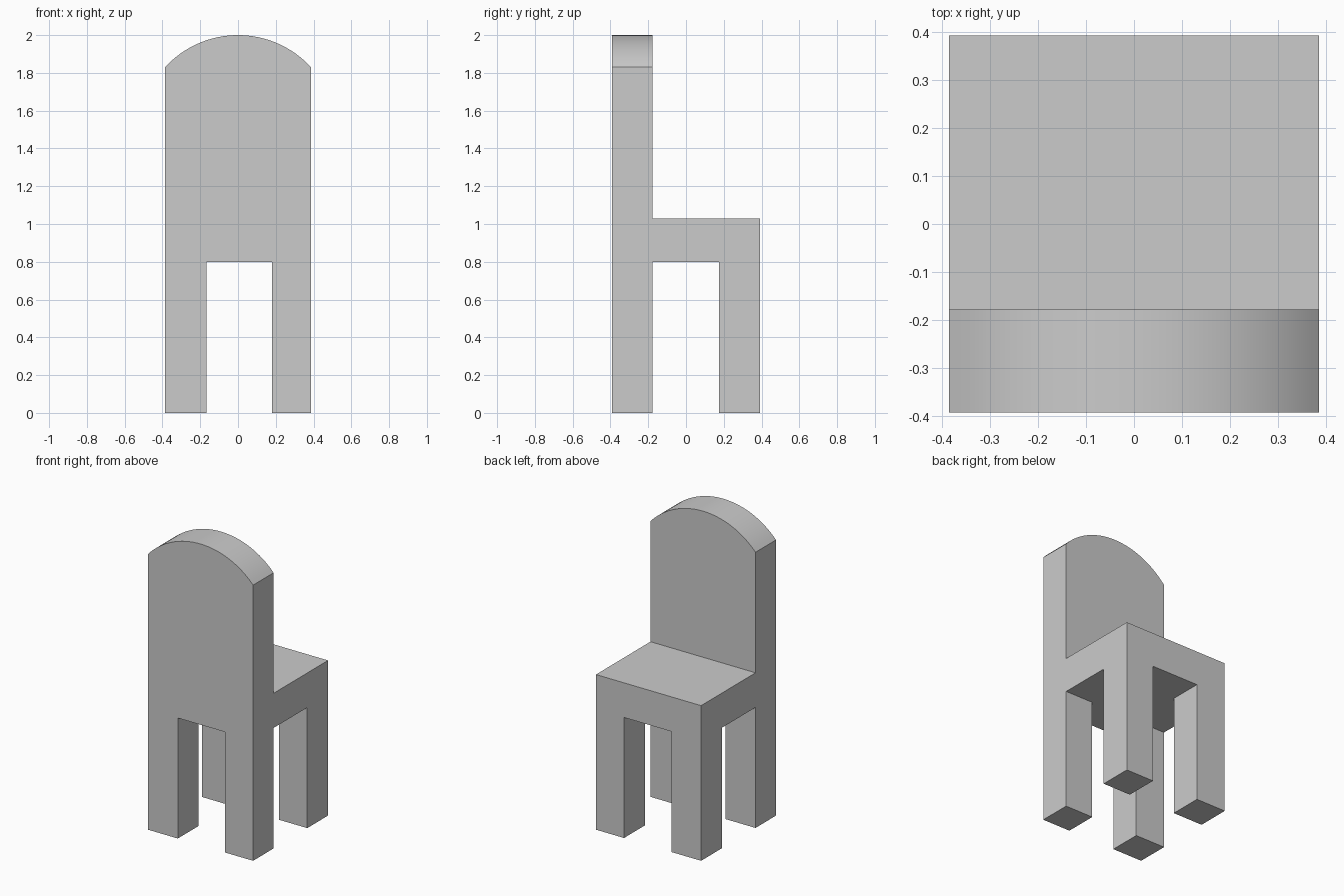
import bpy, bmesh, math
from mathutils import Vector

if "Cube" in bpy.data.objects:
    bpy.data.objects.remove(bpy.data.objects["Cube"])

HALF_W, HALF_D = 0.386, 0.393      # half width (x) and half depth (y)
LEG_TOP, SEAT_TOP = 0.80, 1.03
SHOULDER, TOP = 1.83, 2.0          # ends and crown of the arched back
ARC_STEPS = 32


def prism(name, points, extrude):
    """Extrude a closed outline of 3D points along a vector."""
    bm = bmesh.new()
    face = bm.faces.new([bm.verts.new(p) for p in points])
    result = bmesh.ops.extrude_face_region(bm, geom=[face], use_keep_orig=True)
    moved = [g for g in result["geom"] if isinstance(g, bmesh.types.BMVert)]
    bmesh.ops.translate(bm, verts=moved, vec=Vector(extrude))
    bmesh.ops.recalc_face_normals(bm, faces=bm.faces[:])
    mesh = bpy.data.meshes.new(name)
    bm.to_mesh(mesh)
    bm.free()
    obj = bpy.data.objects.new(name, mesh)
    bpy.context.collection.objects.link(obj)
    return obj


# Front outline: two legs, straight sides and an arched top
rise = TOP - SHOULDER
radius = (HALF_W ** 2 + rise ** 2) / (2 * rise)
sweep = math.asin(HALF_W / radius)
front = [(-HALF_W, 0), (-0.167, 0), (-0.167, LEG_TOP),
         (0.18, LEG_TOP), (0.18, 0), (HALF_W, 0)]
for i in range(ARC_STEPS + 1):
    a = sweep * (1 - 2 * i / ARC_STEPS)
    front.append((radius * math.sin(a), TOP - radius + radius * math.cos(a)))
front_outline = prism("front_outline", [(x, -0.5, z) for x, z in front], (0, 1, 0))

# Side outline: tall back, seat slab and legs (left over-tall and over-wide)
side = [(-HALF_D, -0.1), (-0.178, -0.1), (-0.178, LEG_TOP), (0.175, LEG_TOP),
        (0.175, -0.1), (HALF_D, -0.1), (HALF_D, SEAT_TOP), (-0.178, SEAT_TOP),
        (-0.178, 2.1), (-HALF_D, 2.1)]
chair = prism("chair", [(-0.5, y, z) for y, z in side], (1, 0, 0))

# The chair is the volume shared by both outlines
cut = chair.modifiers.new("front_shape", "BOOLEAN")
cut.operation = "INTERSECT"
cut.solver = "EXACT"
cut.object = front_outline
bpy.context.view_layer.objects.active = chair
bpy.ops.object.select_all(action="DESELECT")
chair.select_set(True)
bpy.ops.object.modifier_apply(modifier=cut.name)
bpy.data.objects.remove(front_outline)

# Smooth the arch only, keeping the corners sharp
bpy.ops.object.shade_smooth_by_angle(angle=math.radians(20))
